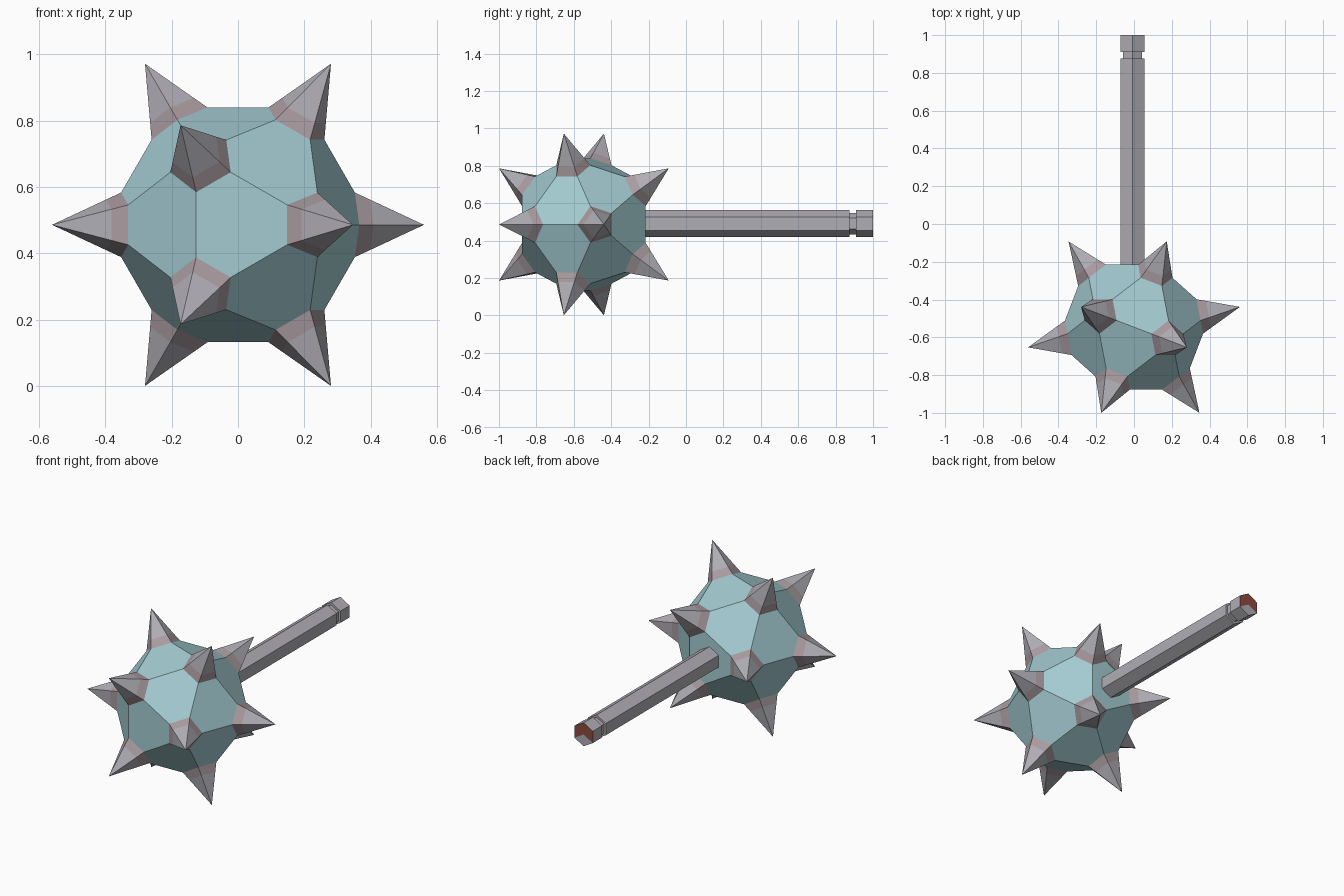
import bpy, bmesh, math
from mathutils import Vector

if "Cube" in bpy.data.objects:
    bpy.data.objects.remove(bpy.data.objects["Cube"])

def material(name, rgb):
    m = bpy.data.materials.new(name)
    m.diffuse_color = (*rgb, 1)
    m.use_nodes = True
    m.node_tree.nodes["Principled BSDF"].inputs["Base Color"].default_value = m.diffuse_color
    return m

TEAL = material("pale teal", (0.37, 0.60, 0.64))
GREY = material("steel grey", (0.43, 0.42, 0.46))
PINK = material("pinkish grey", (0.40, 0.33, 0.35))
RUST = material("rust red", (0.26, 0.07, 0.05))

def finish(name, bm, mats):
    bmesh.ops.recalc_face_normals(bm, faces=bm.faces)
    me = bpy.data.meshes.new(name)
    bm.to_mesh(me)
    bm.free()
    for m in mats:
        me.materials.append(m)
    ob = bpy.data.objects.new(name, me)
    bpy.context.collection.objects.link(ob)
    return ob

CENTRE = Vector((0, -0.546, 0.486))
BALL_R, TIP_R, CUT = 0.416, 0.571, 0.275

# Directions of an icosahedron with its three-fold axis along y
dirs = []
for y, r, start in ((-0.7947, 0.607, 0), (-0.1876, 0.9822, 60),
                    (0.1876, 0.9822, 0), (0.7947, 0.607, 60)):
    for k in range(3):
        a = math.radians(start + 120 * k)
        dirs.append(Vector((r * math.cos(a), y, r * math.sin(a))).normalized())

def base_ring(d):
    """Pentagon left when the corner in direction d is cut off, in order."""
    near = [n for n in dirs if 0.2 < n.dot(d) < 0.9]
    u = d.orthogonal().normalized()
    w = d.cross(u)
    near.sort(key=lambda n: math.atan2(n.dot(w), n.dot(u)))
    return [CENTRE + BALL_R * d.lerp(n, CUT) for n in near]

rings = [base_ring(d) for d in dirs]

# Ball: truncated icosahedron, open under the spikes
bm = bmesh.new()
for ring in rings:
    for p in ring:
        bm.verts.new(p)
bmesh.ops.convex_hull(bm, input=bm.verts)
bmesh.ops.dissolve_limit(bm, angle_limit=math.radians(3), verts=bm.verts, edges=bm.edges)
bmesh.ops.delete(bm, geom=[f for f in bm.faces if len(f.verts) == 5], context='FACES_ONLY')
finish("ball", bm, [TEAL])

# Spikes: five-sided, with a tinted foot
for i, (d, ring) in enumerate(zip(dirs, rings)):
    bm = bmesh.new()
    tip = CENTRE + TIP_R * d
    top = bm.verts.new(tip)
    low = [bm.verts.new(p) for p in ring]
    mid = [bm.verts.new(p.lerp(tip, 0.22)) for p in ring]
    for k in range(5):
        j = (k + 1) % 5
        bm.faces.new((low[k], low[j], mid[j], mid[k])).material_index = 1
        bm.faces.new((mid[k], mid[j], top))
    finish(f"spike_{i + 1}", bm, [GREY, PINK])

# Handle: hexagonal bar with a groove near its end
bm = bmesh.new()
HX, HZ, HR = -0.008, 0.491, 0.072
loops = []
for y, s in ((-0.23, 1), (0.875, 1), (0.875, 0.8), (0.91, 0.8), (0.91, 1), (1.0, 1)):
    loops.append([bm.verts.new((HX + HR * s * math.sin(math.radians(60 * k)), y,
                                HZ + HR * s * math.cos(math.radians(60 * k))))
                  for k in range(6)])
for a, b in zip(loops, loops[1:]):
    for k in range(6):
        j = (k + 1) % 6
        bm.faces.new((a[k], a[j], b[j], b[k]))
# End cap, rust on its upper part
hub = bm.verts.new((HX, 1.0, HZ))
for k in range(6):
    f = bm.faces.new((loops[-1][k], loops[-1][(k + 1) % 6], hub))
    f.material_index = 1 if f.calc_center_median().z > HZ - 0.01 else 0
finish("handle", bm, [GREY, RUST])
